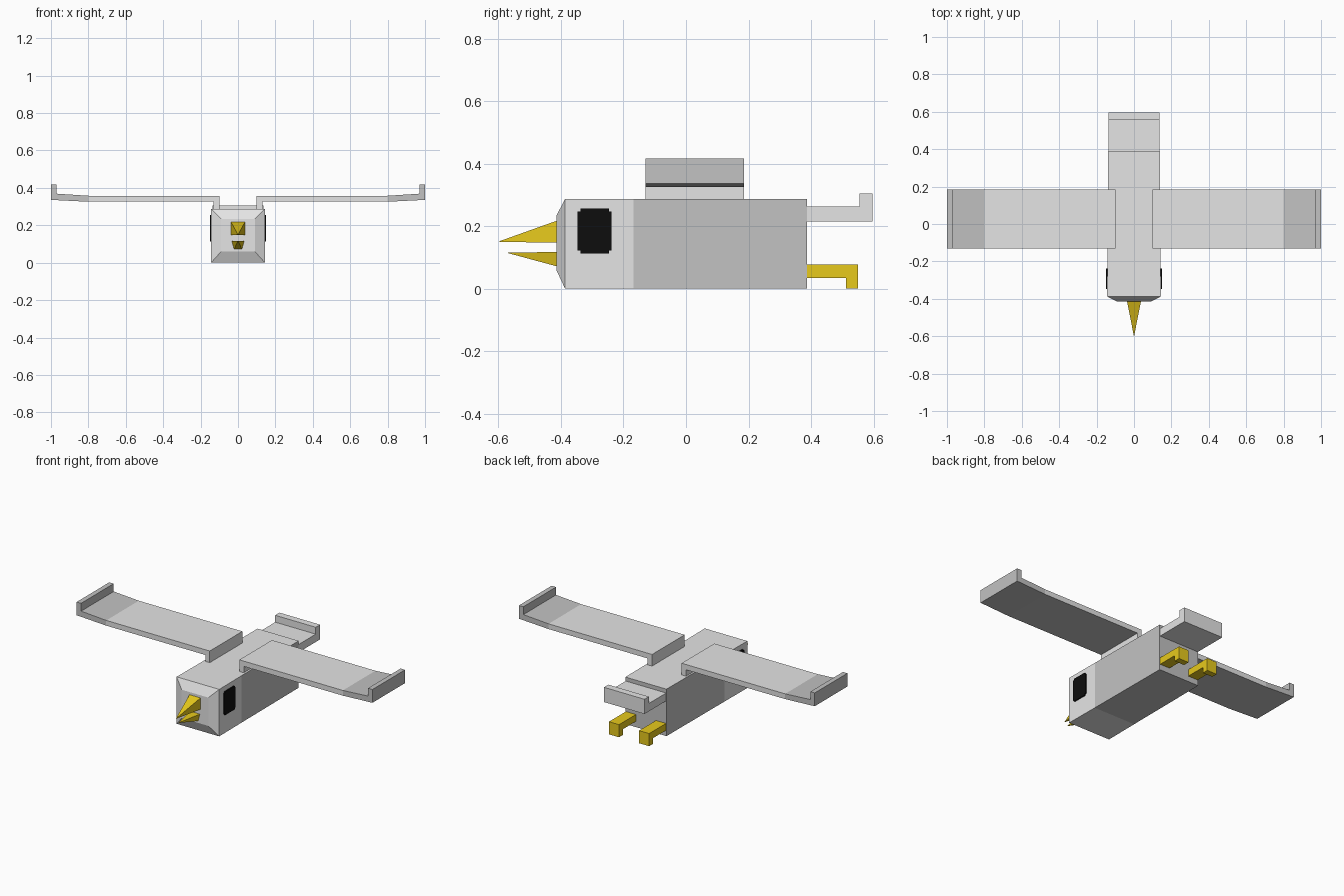
import bpy, bmesh
from mathutils import Vector

if "Cube" in bpy.data.objects:
    bpy.data.objects.remove(bpy.data.objects["Cube"])

def material(name, rgb):
    m = bpy.data.materials.new(name)
    m.diffuse_color = (*rgb, 1)
    m.use_nodes = True
    m.node_tree.nodes["Principled BSDF"].inputs["Base Color"].default_value = m.diffuse_color
    return m

LIGHT = material("light_grey", (0.78, 0.78, 0.78))
DARK = material("mid_grey", (0.54, 0.54, 0.54))
YELLOW = material("yellow", (0.82, 0.60, 0.012))
BLACK = material("black", (0.004, 0.004, 0.004))

def finish(name, bm, mats, rule=None):
    bmesh.ops.recalc_face_normals(bm, faces=bm.faces)
    bm.normal_update()
    if rule:
        for f in bm.faces:
            f.material_index = int(rule(f.calc_center_median(), f.normal))
    me = bpy.data.meshes.new(name)
    bm.to_mesh(me)
    bm.free()
    for m in mats:
        me.materials.append(m)
    ob = bpy.data.objects.new(name, me)
    bpy.context.collection.objects.link(ob)
    return ob

def loft(name, rings, mats, rule=None):
    """Joins matching rings of points and caps both ends."""
    bm = bmesh.new()
    vs = [[bm.verts.new(p) for p in r] for r in rings]
    n = len(vs[0])
    for a, b in zip(vs, vs[1:]):
        for i in range(n):
            j = (i + 1) % n
            bm.faces.new((a[i], a[j], b[j], b[i]))
    bm.faces.new(vs[0])
    bm.faces.new(vs[-1])
    return finish(name, bm, mats, rule)

def rect(y, w0, z0, w1, z1):
    """Upright section: half-width w0 at height z0, w1 at z1."""
    return [(-w0, y, z0), (w0, y, z0), (w1, y, z1), (-w1, y, z1)]

def extrude_x(name, prof, x0, x1, mat):
    return loft(name, [[(x, y, z) for y, z in prof] for x in (x0, x1)], [mat])

# Body with chamfered face; rear sides, belly and back are darker
loft("body", [rect(-0.415, 0.09, 0.06, 0.09, 0.233),
              rect(-0.387, 0.144, 0, 0.144, 0.287),
              rect(-0.168, 0.142, 0, 0.142, 0.287),
              rect(0.387, 0.139, 0, 0.139, 0.287)],
     [LIGHT, DARK], lambda c, n: c.y > -0.16 and n.z < 0.5)

# Beak halves
loft("upper_beak", [rect(-0.415, 0.037, 0.147, 0.037, 0.217),
                    rect(-0.597, 0.001, 0.150, 0.001, 0.152)], [YELLOW])
loft("lower_beak", [rect(-0.415, 0.021, 0.072, 0.033, 0.117),
                    rect(-0.57, 0.001, 0.114, 0.001, 0.116)], [YELLOW])

# Tail with raised end
extrude_x("tail", [(0.387, 0.215), (0.597, 0.215), (0.597, 0.305), (0.555, 0.305),
                   (0.555, 0.263), (0.387, 0.263)], -0.137, 0.137, LIGHT)

foot = [(0.387, 0.035), (0.512, 0.035), (0.512, 0.0), (0.55, 0.0),
        (0.55, 0.077), (0.387, 0.077)]
# Wing cross-section pieces in x, z
inner = [(0.10, 0.285), (0.13, 0.285), (0.13, 0.326), (0.80, 0.326),
         (0.80, 0.358), (0.10, 0.358)]
tip = [(0.80, 0.326), (1.0, 0.336), (1.0, 0.417), (0.97, 0.417),
       (0.97, 0.369), (0.80, 0.358)]
# Eye outline with notched corners
a, b, d, e, k = -0.347, -0.238, 0.113, 0.256, 0.009
eye = [(a + k, d), (b - k, d), (b - k, d + k), (b, d + k), (b, e - k), (b - k, e - k),
       (b - k, e), (a + k, e), (a + k, e - k), (a, e - k), (a, d + k), (a + k, d + k)]

for side, s in (("left", -1), ("right", 1)):
    extrude_x(side + "_foot", foot, s * 0.068, s * 0.136, YELLOW)
    extrude_x(side + "_eye", eye, s * 0.1425, s * 0.151, BLACK)
    for part, prof, rule in (("_wing", inner, lambda c, n: n.z < -0.5 and c.z > 0.3),
                             ("_wing_tip", tip, lambda c, n: True)):
        loft(side + part, [[(s * x, y, z) for x, z in prof] for y in (-0.13, 0.185)],
             [LIGHT, DARK], rule)
